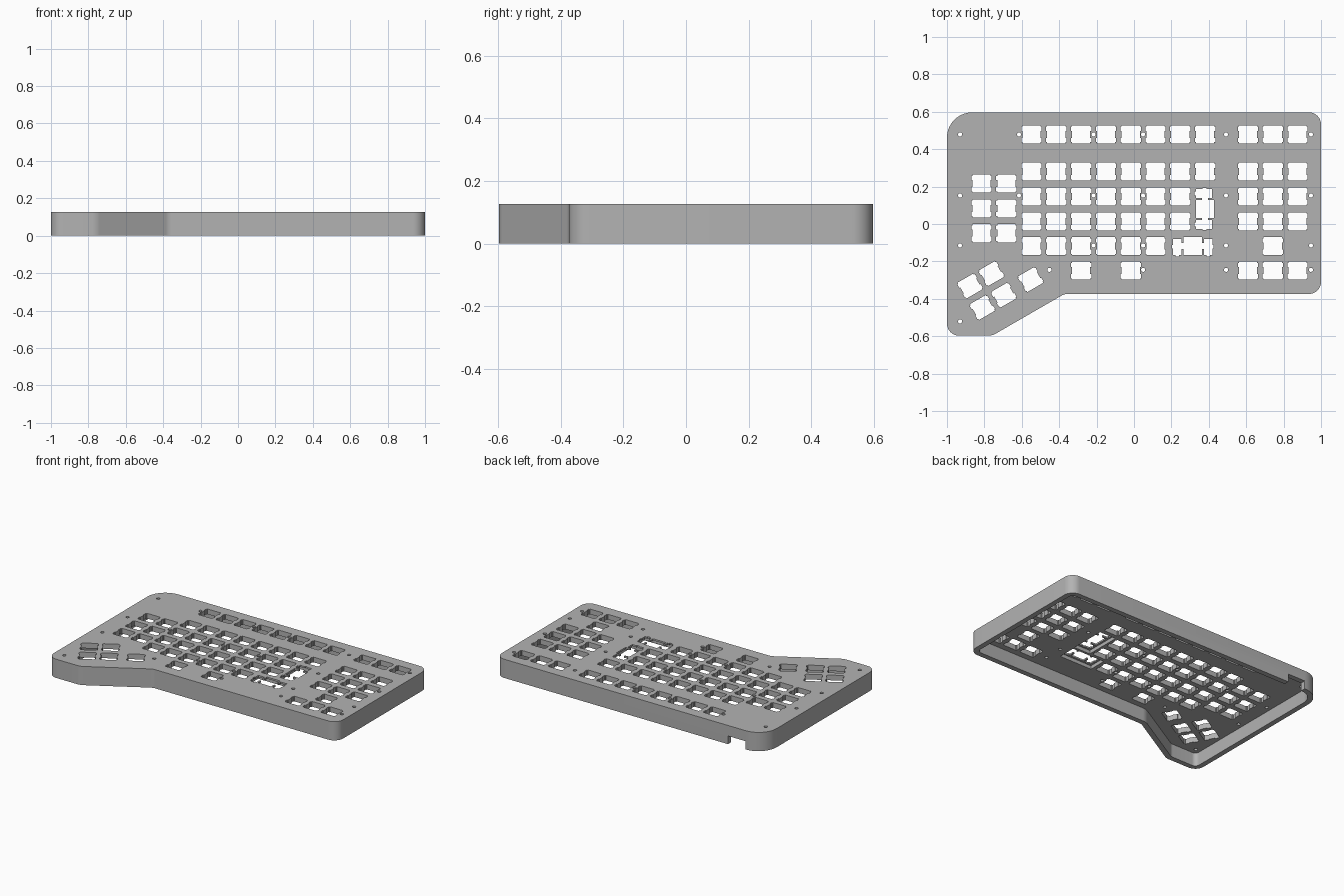
import bpy, bmesh, math
from mathutils import Vector, Matrix

if "Cube" in bpy.data.objects:
    bpy.data.objects.remove(bpy.data.objects["Cube"])

PITCH = 0.1326            # distance between neighbouring keys
MM = PITCH / 19.05
HEIGHT, PLATE, WALL = 0.126, 0.035, 0.035

grey = bpy.data.materials.new("case_grey")
grey.use_nodes = True
grey.diffuse_color = (0.45, 0.45, 0.45, 1)
grey.node_tree.nodes["Principled BSDF"].inputs["Base Color"].default_value = (0.45, 0.45, 0.45, 1)


def prisms(name, loops, z0, z1):
    """One object made of upright prisms, each from a counter-clockwise loop."""
    bm = bmesh.new()
    for loop in loops:
        low = [bm.verts.new((x, y, z0)) for x, y in loop]
        top = [bm.verts.new((x, y, z1)) for x, y in loop]
        bm.faces.new(low[::-1])
        bm.faces.new(top)
        for i in range(len(low)):
            j = (i + 1) % len(low)
            bm.faces.new((low[i], low[j], top[j], top[i]))
    bmesh.ops.recalc_face_normals(bm, faces=bm.faces)
    mesh = bpy.data.meshes.new(name)
    bm.to_mesh(mesh)
    bm.free()
    mesh.materials.append(grey)
    obj = bpy.data.objects.new(name, mesh)
    bpy.context.collection.objects.link(obj)
    return obj


def rounded(corners, inset=0.0, steps=10):
    """Inset and round a counter-clockwise outline of (x, y, radius) corners."""
    pts = [Vector(c[:2]) for c in corners]
    out = []
    for i, p in enumerate(pts):
        a = (p - pts[i - 1]).normalized()
        b = (pts[(i + 1) % len(pts)] - p).normalized()
        turn = math.atan2(a.cross(b), a.dot(b))
        side = 1 if turn > 0 else -1
        radius = corners[i][2] - side * inset
        na, nb = Vector((-a.y, a.x)), Vector((-b.y, b.x))
        centre = p + (na + nb) / (1 + a.dot(b)) * (inset + side * radius)
        for k in range(steps + 1):
            out.append(centre - side * radius * (Matrix.Rotation(turn * k / steps, 2) @ na))
    return out


def place(shape, x, y, degrees=0):
    turn = Matrix.Rotation(math.radians(degrees), 2)
    return [Vector((x, y)) + turn @ (Vector(p) * MM) for p in shape]


def box(x0, x1, y0, y1):
    return [(x0, y0), (x1, y0), (x1, y1), (x0, y1)]


def mirrored(half):
    """Close a right half, listed from bottom to top, with its left mirror."""
    return half + [(-x, y) for x, y in reversed(half)]


# Key opening with clip notches, wide-key opening with stabiliser slots
KEY = mirrored([(7, -7), (7, -6), (7.8, -6), (7.8, -2.7), (7, -2.7),
                (7, 2.7), (7.8, 2.7), (7.8, 6), (7, 6), (7, 7)])
WIDE = mirrored([(7, -7), (7, -2.3), (8.6, -2.3), (8.6, -6.8), (10.4, -6.8), (10.4, -8),
                 (13.4, -8), (13.4, -6.8), (15.3, -6.8), (15.3, -1.8), (16.1, -1.8),
                 (16.1, 1), (15.3, 1), (15.3, 5.5), (8.6, 5.5), (8.6, 2.3), (7, 2.3), (7, 7)])
POCKET = box(-17.5, 17.5, -9, 8.5)
SCREW = [(1.6 * math.cos(math.tau * i / 20), 1.6 * math.sin(math.tau * i / 20)) for i in range(20)]

# Main block and right-hand block
X0, PAD = -0.548, 0.609
rows = {0.479: (range(8), range(3)), 0.281: (range(8), range(3)), 0.147: (range(7), range(3)),
        0.014: (range(7), range(3)), -0.118: (range(6), [1]), -0.249: ([2, 4], range(3))}
holes = []
for y, (main, pad) in rows.items():
    holes += [place(KEY, X0 + c * PITCH, y) for c in main]
    holes += [place(KEY, PAD + c * PITCH, y) for c in pad]

# Left block and angled thumb cluster
holes += [place(KEY, -0.815 + c * PITCH, 0.216 - r * PITCH) for c in range(2) for r in range(3)]
along = Matrix.Rotation(math.radians(30), 2)
for u, v in [(0, 0), (1, 0), (0, -1), (1, -1), (2.25, -1)]:
    p = Vector((-0.877, -0.3315)) + along @ Vector((u, v)) * PITCH
    holes.append(place(KEY, p.x, p.y, 30))

# Wide keys
wide = [(0.38, 0.08, -90), (0.314, -0.118, 0)]
holes += [place(WIDE, *w) for w in wide]

# Screw holes
screws = {0.479: (-0.93, -0.615, -0.2165, 0.0487, 0.492, 0.946),
          0.152: (-0.93, -0.615, -0.2165, 0.0487, 0.492, 0.946),
          -0.115: (-0.93, -0.2165, 0.0487, 0.492, 0.946),
          -0.245: (-0.452, 0.0487, 0.492, 0.946), -0.521: (-0.93,)}
holes += [place(SCREW, x, y) for y, xs in screws.items() for x in xs]

# Case shell
OUTLINE = [(-1, -0.597, 0.065), (-0.758, -0.597, 0.08), (-0.372, -0.374, 0.06),
           (1, -0.374, 0.065), (1, 0.597, 0.065), (-1, 0.597, 0.135)]
case = prisms("keyboard_case", [rounded(OUTLINE)], 0, HEIGHT)
under = HEIGHT - PLATE
cutters = [
    prisms("cavity_cutter", [rounded(OUTLINE, WALL)], -0.05, under),
    prisms("pocket_cutter", [place(POCKET, *w) for w in wide], under - 0.02, HEIGHT - 1.6 * MM),
    prisms("opening_cutter", holes, under - 0.03, HEIGHT + 0.05),
    prisms("cable_notch_cutter", [box(-0.86, -0.73, 0.5, 0.7)], -0.06, 0.055),
]
for c in cutters:
    c.hide_render = True
    mod = case.modifiers.new(c.name, "BOOLEAN")
    mod.operation, mod.solver, mod.object = "DIFFERENCE", "EXACT", c

# Bake the cuts and drop the cutters
bpy.context.view_layer.update()
graph = bpy.context.evaluated_depsgraph_get()
baked = bpy.data.meshes.new_from_object(case.evaluated_get(graph))
case.modifiers.clear()
case.data = baked
for c in cutters:
    bpy.data.objects.remove(c)

bpy.ops.object.select_all(action="DESELECT")
case.select_set(True)
bpy.context.view_layer.objects.active = case
bpy.ops.object.shade_smooth_by_angle(angle=math.radians(25))
